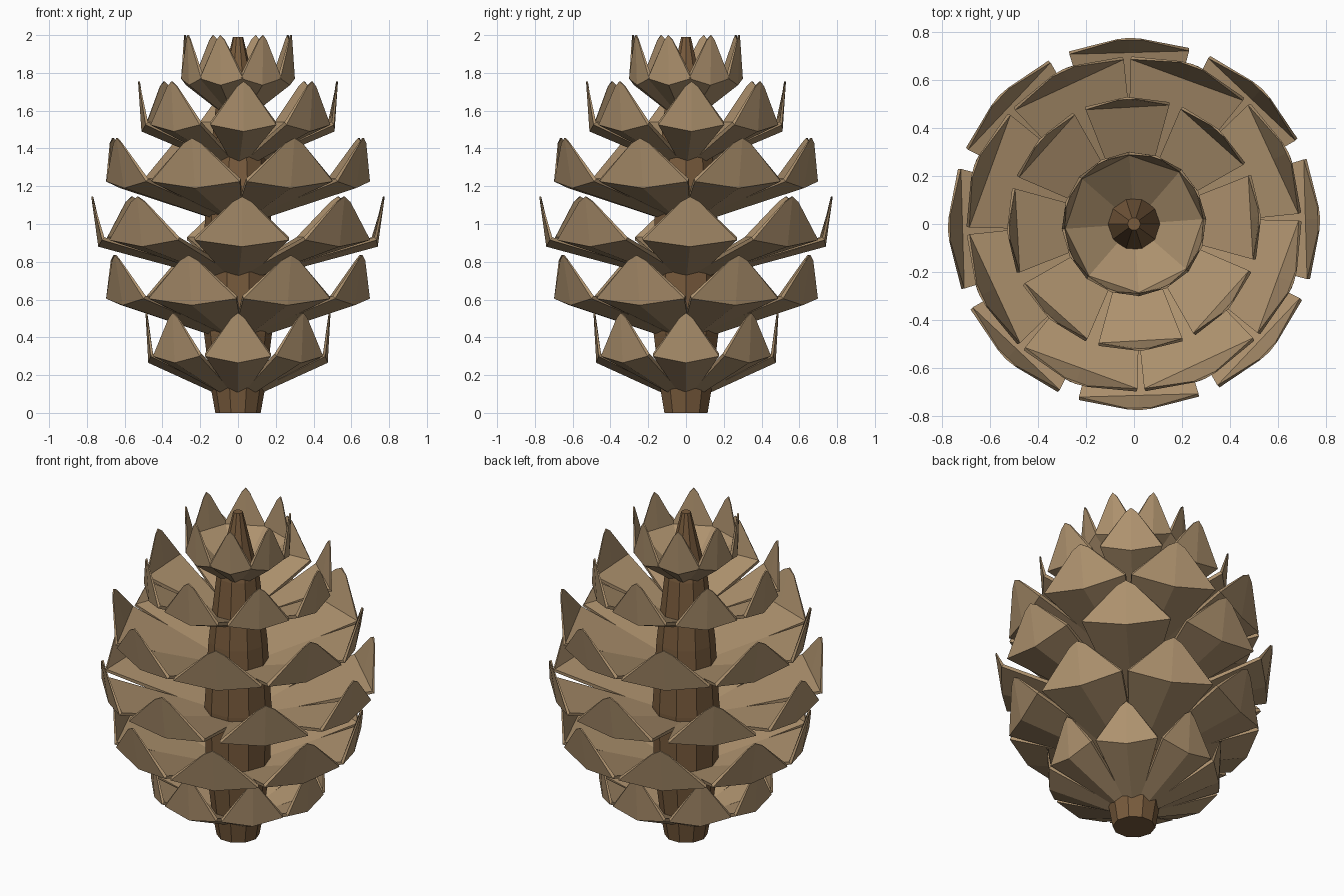
import bpy
import bmesh
from math import cos, sin, radians, pi

cube = bpy.data.objects.get("Cube")
if cube:
    bpy.data.objects.remove(cube, do_unlink=True)


def make_material(name, rgb):
    mat = bpy.data.materials.new(name)
    mat.use_nodes = True
    color = (*rgb, 1)
    mat.diffuse_color = color
    bsdf = mat.node_tree.nodes["Principled BSDF"]
    bsdf.inputs["Base Color"].default_value = color
    bsdf.inputs["Roughness"].default_value = 0.9
    return mat


def finish(bm, name, mat):
    bmesh.ops.recalc_face_normals(bm, faces=bm.faces)
    mesh = bpy.data.meshes.new(name)
    bm.to_mesh(mesh)
    bm.free()
    mesh.materials.append(mat)
    obj = bpy.data.objects.new(name, mesh)
    bpy.context.collection.objects.link(obj)
    return obj


def loft(bm, rings):
    """Skin a list of equal-length point rings and cap both ends."""
    loops = [[bm.verts.new(p) for p in ring] for ring in rings]
    n = len(loops[0])
    for a, b in zip(loops, loops[1:]):
        for i in range(n):
            j = (i + 1) % n
            bm.faces.new((a[i], a[j], b[j], b[i]))
    bm.faces.new(loops[0])
    bm.faces.new(loops[-1])


def section(half, r_top, r_keel, z_side, z_mid, thick, z_keel):
    """Six-point section: flat inner side, keeled outer side (across, radius, z)."""
    r_edge = (r_top + r_keel) / 2
    return [(-half, r_top, z_side), (0, r_top, z_mid), (half, r_top, z_side),
            (half, r_edge, z_side - thick), (0, r_keel, z_keel),
            (-half, r_edge, z_side - thick)]


def add_scale(bm, angle, r_fold, r_tip, half, z_tip):
    z = z_tip - 0.215
    r_base = min(0.13, r_fold * 0.25)
    rings = [
        section(half * 0.3, r_base, r_base, z - 0.165, z - 0.165, 0.025, z - 0.215),
        section(half, r_fold, r_fold + 0.025, z, z, 0.015, z - 0.05),
        section(half * 0.2, r_tip - 0.01, r_tip, z_tip - 0.025, z_tip, 0.003, z_tip),
    ]
    c, s = cos(angle), sin(angle)
    loft(bm, [[(r * c - a * s, r * s + a * c, h) for a, r, h in ring]
              for ring in rings])


tan = make_material("scale tan", (0.42, 0.285, 0.155))
brown = make_material("core brown", (0.19, 0.105, 0.046))

# Tapered woody core with its stem stub
profile = [(0.12, 0), (0.145, 0.14), (0.18, 0.42), (0.187, 0.8),
           (0.165, 1.2), (0.12, 1.6), (0.027, 1.99)]
SIDES = 10
bm = bmesh.new()
loft(bm, [[(r * cos(2 * pi * i / SIDES), r * sin(2 * pi * i / SIDES), z)
           for i in range(SIDES)] for r, z in profile])
finish(bm, "core", brown)

# Six staggered whorls of scales: fold radius, tip radius, half width, tip height
tiers = [(0.45, 0.49, 0.175, 0.53), (0.64, 0.71, 0.25, 0.835),
         (0.715, 0.777, 0.25, 1.145), (0.64, 0.71, 0.25, 1.455),
         (0.487, 0.53, 0.175, 1.755), (0.265, 0.3, 0.12, 2.0)]
for t, dims in enumerate(tiers):
    bm = bmesh.new()
    for k in range(8):
        add_scale(bm, radians(-90 + 45 * k + 23.3 * t), *dims)
    finish(bm, f"scale_tier_{t + 1}", tan)
